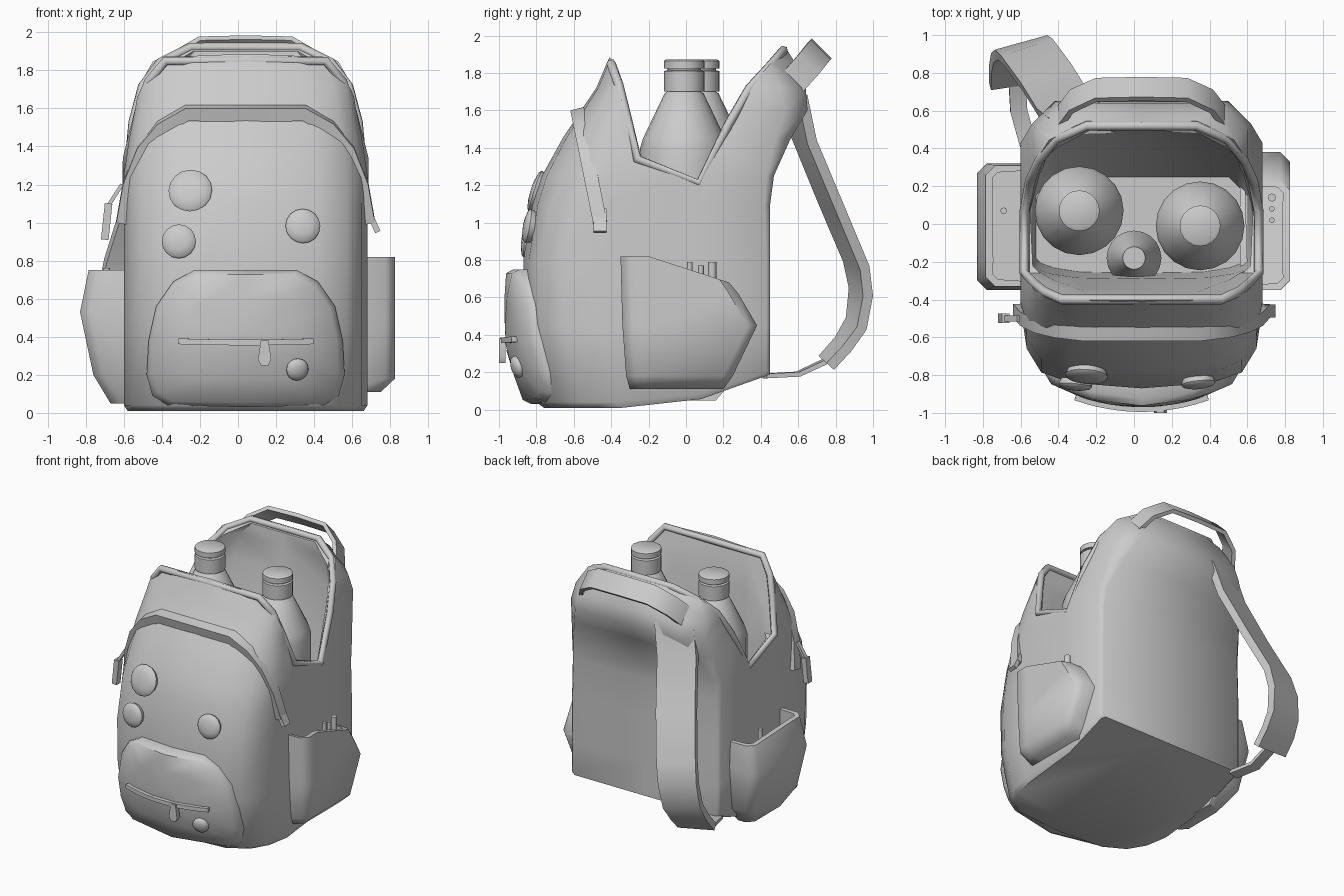
import bpy, bmesh, math
from mathutils import Vector

old = bpy.data.objects.get("Cube")
if old:
    bpy.data.objects.remove(old, do_unlink=True)

CX = 0.04  # middle of the bag
grey = bpy.data.materials.new("plain grey")
grey.use_nodes = True
grey.diffuse_color = (0.6, 0.6, 0.6, 1)
grey.node_tree.nodes["Principled BSDF"].inputs["Base Color"].default_value = (0.6, 0.6, 0.6, 1)
parts = []


def finish(name, bm):
    bmesh.ops.recalc_face_normals(bm, faces=bm.faces)
    mesh = bpy.data.meshes.new(name)
    bm.to_mesh(mesh)
    bm.free()
    mesh.materials.append(grey)
    obj = bpy.data.objects.new(name, mesh)
    bpy.context.collection.objects.link(obj)
    parts.append(obj)
    return obj


def loft_bm(rings):
    bm = bmesh.new()
    loops = [[bm.verts.new(p) for p in ring] for ring in rings]
    n = len(loops[0])
    for a, b in zip(loops, loops[1:]):
        for i in range(n):
            j = (i + 1) % n
            bm.faces.new((a[i], a[j], b[j], b[i]))
    bm.faces.new(loops[0][::-1])
    top = bm.faces.new(loops[-1])
    return bm, top


def loft(name, rings):
    return finish(name, loft_bm(rings)[0])


def mirror_path(half):
    return [(CX - x, y, z) for x, y, z in half[:0:-1]] + [(CX + x, y, z) for x, y, z in half]


def sweep(name, path, width_dir, width, thick):
    pts = [Vector(p) for p in path]
    rings = []
    for i, p in enumerate(pts):
        t = (pts[min(i + 1, len(pts) - 1)] - pts[max(i - 1, 0)]).normalized()
        n = t.cross(Vector(width_dir)).normalized()
        s = n.cross(t) * width / 2
        n *= thick / 2
        rings.append([p + s + n, p - s + n, p - s - n, p + s - n])
    return loft(name, rings)


def turned(name, x, y, profile, sides=20):
    rings = []
    for r, z in profile:
        rings.append([(x + r * math.cos(math.tau * k / sides), y + r * math.sin(math.tau * k / sides), z)
                      for k in range(sides)])
    return loft(name, rings)


def bag_ring(z, w, f, b, r, c, corner=.35, slope=0):
    half = [(0, f), (w * .58, f + r * .07), (w * .83, f + r * corner), (w * .95, f + r * (corner + .3)),
            (w, f + r), (w, 0.08), (w, b - c), (w - c, b), (0, b)]
    full = half + [(-x, y) for x, y in half[-2:0:-1]]
    return [(CX + x, y, z + slope * max(0, (y + .3) / .75) ** 2) for x, y in full]


# Bag shell: height, half width, front, back, front rounding, back chamfer, corner, base slope
bag = loft("bag_body", [bag_ring(*v) for v in (
    (.01, .62, -.76, .45, .42, .02, .28, .18), (.04, .64, -.8, .45, .42, .02, .28, .17),
    (.45, .64, -.87, .45, .42, .02, .22), (.8, .64, -.87, .45, .42, .02, .2),
    (1.1, .64, -.82, .45, .4, .03, .25), (1.25, .64, -.77, .47, .36, .04),
    (1.45, .61, -.66, .56, .27, .08), (1.6, .58, -.56, .65, .2, .12),
    (1.72, .56, -.48, .64, .15, .14), (1.86, .48, -.42, .58, .12, .14),
    (1.94, .33, -.38, .53, .1, .1))])

# Cavity and the V-shaped open mouth
cavity = loft("cavity_cutter", [bag_ring(*v) for v in (
    (.65, .56, -.26, .25, .08, .1), (1.2, .59, -.29, .38, .08, .12),
    (1.6, .54, -.35, .47, .1, .13), (1.8, .49, -.38, .49, .1, .13), (1.9, .4, -.38, .5, .1, .13))])
notch = [(-.41, 1.9), (-.26, 1.33), (.07, 1.2), (.3, 1.68), (.45, 1.85), (.53, 1.94), (.53, 2.3), (-.41, 2.3)]
mouth = loft("mouth_cutter", [[(x, y, z) for y, z in notch] for x in (-1.2, 1.2)])
for cutter in (cavity, mouth):
    cutter.hide_render = True
    mod = bag.modifiers.new("cut", 'BOOLEAN')
    mod.object, mod.operation, mod.solver = cutter, 'DIFFERENCE', 'EXACT'
bpy.context.view_layer.update()
cut_mesh = bpy.data.meshes.new_from_object(bag.evaluated_get(bpy.context.evaluated_depsgraph_get()))
bag.modifiers.clear()
bag.data = cut_mesh
for cutter in (cavity, mouth):
    parts.remove(cutter)
    bpy.data.objects.remove(cutter, do_unlink=True)

# Piping around the mouth
half_rim = [(0, .52, 1.92), (.29, .52, 1.92), (.45, .45, 1.84), (.54, .34, 1.72), (.59, .23, 1.53),
            (.62, .07, 1.21), (.62, -.26, 1.34), (.56, -.32, 1.58), (.51, -.36, 1.74), (.42, -.4, 1.85),
            (0, -.4, 1.85)]
rim = mirror_path(half_rim)[1:]
curve = bpy.data.curves.new("mouth_piping", 'CURVE')
curve.dimensions, curve.bevel_depth, curve.bevel_resolution = '3D', .026, 1
spline = curve.splines.new('POLY')
spline.points.add(len(rim) - 1)
for pt, p in zip(spline.points, rim):
    pt.co = (*p, 1)
spline.use_cyclic_u = True
curve.materials.append(grey)
bpy.context.collection.objects.link(bpy.data.objects.new("mouth_piping", curve))

# Arched zip band over the front, with its two pulls
arch = [(0, 1.575), (.31, 1.575), (.44, 1.5), (.54, 1.38), (.61, 1.2), (.645, 1)]
sweep("zip_band", mirror_path([(x, -.575 + (1.58 - z) * .2, z) for x, z in arch]), (0, 1, .25), .075, .07)
sweep("left_zip_pull", [(.68, -.46, 1.07), (.735, -.46, .95)], (0, 1, 0), .07, .03)
sweep("right_zip_cord", [(-.61, -.5, 1.2), (-.68, -.5, 1.09)], (0, 1, 0), .03, .02)
sweep("right_zip_pull", [(-.68, -.5, 1.1), (-.7, -.5, .91)], (0, 1, 0), .05, .04)

# Front pocket, following the curve of the bag
outline = [(0, .03), (.41, .04), (.49, .09), (.52, .2), (.51, .38), (.47, .56), (.38, .69), (.27, .75), (0, .75)]
outline += [(-x, z) for x, z in outline[-2:0:-1]]


def pocket_y(x, z):
    return -.97 + .5 * x * x + .3 * max(0, .35 - z)


rings = []
for scale, back in ((1, .14), (1, .045), (.94, .008), (.6, 0), (.2, 0)):
    ring = []
    for x, z in outline:
        x, z = x * scale, .39 + (z - .39) * scale
        ring.append((CX + x, pocket_y(x, z) + back, z))
    rings.append(ring)
loft("front_pocket", rings)
slot = [(-.35 + .07 * k) for k in range(11)]
sweep("pocket_zip", [(CX + x, pocket_y(x, .37) - .005, .37 + .05 * x * x) for x in slot], (0, 0, 1), .03, .04)
loft("pocket_zip_pull", [[(.14 + x, y, z) for x, z in (
    (-.02, .38), (.02, .38), (.035, .28), (.02, .25), (-.02, .25), (-.035, .28))] for y in (-1, -.965)])


# Round domed badges on the front: centre, facing, radius
def badge(name, centre, facing, radius):
    pos, normal = Vector(centre), Vector(facing).normalized()
    u = normal.cross(Vector((0, 0, 1))).normalized()
    v = u.cross(normal)
    rings = []
    for r, h in ((.9, -.02), (1, .01), (.9, .022), (.5, .032), (.1, .035)):
        rings.append([pos + normal * h + (u * math.cos(a) + v * math.sin(a)) * r * radius
                      for a in (math.tau * k / 16 for k in range(16))])
    loft(name, rings)


badge("large_badge", (-.25, -.795, 1.165), (-.08, -1, .32), .115)
badge("left_badge", (.34, -.835, .98), (.1, -1, .18), .092)
badge("right_badge", (-.31, -.845, .9), (-.1, -1, .12), .09)
badge("pocket_badge", (.31, pocket_y(.27, .23), .23), (.3, -1, -.3), .06)


# Side pockets, open at the top: height, reach, front, back
def side_pocket(name, side, layers, drop):
    rings = []
    for z, x, a, b in layers:
        c, last = .05, z == layers[-1][0]
        pts = [(.56, a), (x - c, a), (x, a + c), (x, -.2), (x, b - c), (x - c, b), (.56, b), (.56, -.2)]
        rings.append([(side * px, y, z - (drop * max(0, y + .2) / (b + .2) if last else 0)) for px, y in pts])
    bm, top = loft_bm(rings)
    bmesh.ops.recalc_face_normals(bm, faces=bm.faces)
    bmesh.ops.inset_region(bm, faces=[top], thickness=.04)
    bmesh.ops.translate(bm, verts=list(bmesh.ops.extrude_discrete_faces(bm, faces=[top])["faces"][0].verts),
                        vec=(0, 0, -.2))
    finish(name, bm)


side_pocket("left_side_pocket", 1, ((.11, .75, -.3, .2), (.18, .825, -.32, .25), (.45, .825, -.34, .38),
                                    (.62, .825, -.345, .28), (.82, .825, -.35, .23)), .14)
side_pocket("right_side_pocket", -1, ((.05, .67, -.25, .16), (.2, .76, -.33, .29), (.53, .83, -.35, .32),
                                      (.75, .785, -.33, .31)), .02)
for i, (y, r, z) in enumerate(((.02, .015, .79), (.08, .015, .77), (.14, .022, .79))):
    turned("pen_%d" % (i + 1), .73, y, ((r, .5), (r, z)), 8)
turned("pocket_stick", -.69, .07, ((.018, .45), (.018, .76)), 8)

# Carry handle
sweep("carry_handle", mirror_path([(0, .715, 1.92), (.24, .71, 1.915), (.37, .65, 1.84), (.43, .57, 1.75)]),
      (0, 1, -1), .15, .03)

# Single shoulder strap with its lower webbing
sweep("shoulder_strap", [(-.31, .58, 1.7), (-.37, .63, 1.45), (-.46, .775, 1.1), (-.56, .91, .78), (-.59, .935, .63),
                         (-.61, .91, .46), (-.62, .84, .35), (-.62, .75, .25)], (1, .27, 0), .29, .055)
sweep("strap_webbing", [(-.62, .77, .27), (-.61, .6, .19), (-.56, .42, .18)], (1, .3, 0), .09, .025)

# Bottles standing inside
for name, x, y in (("right_bottle", -.29, .07), ("left_bottle", .35, -.01)):
    turned(name, x, y, ((.2, .62), (.235, .66), (.235, 1.4), (.22, 1.45), (.105, 1.69), (.09, 1.7), (.09, 1.84)))
    turned(name + "_collar", x, y, ((.108, 1.7), (.108, 1.81), (.09, 1.815)))
    turned(name + "_cap", x, y, ((.108, 1.825), (.108, 1.865), (.095, 1.873)))
turned("small_bottle", CX - .04, -.18, ((.14, .62), (.145, .9), (.07, 1.08), (.06, 1.15)))

# Soft shading with crisp folds
bpy.ops.object.select_all(action='DESELECT')
for obj in parts:
    obj.select_set(True)
bpy.context.view_layer.objects.active = bag
bpy.ops.object.shade_smooth_by_angle(angle=math.radians(48))
